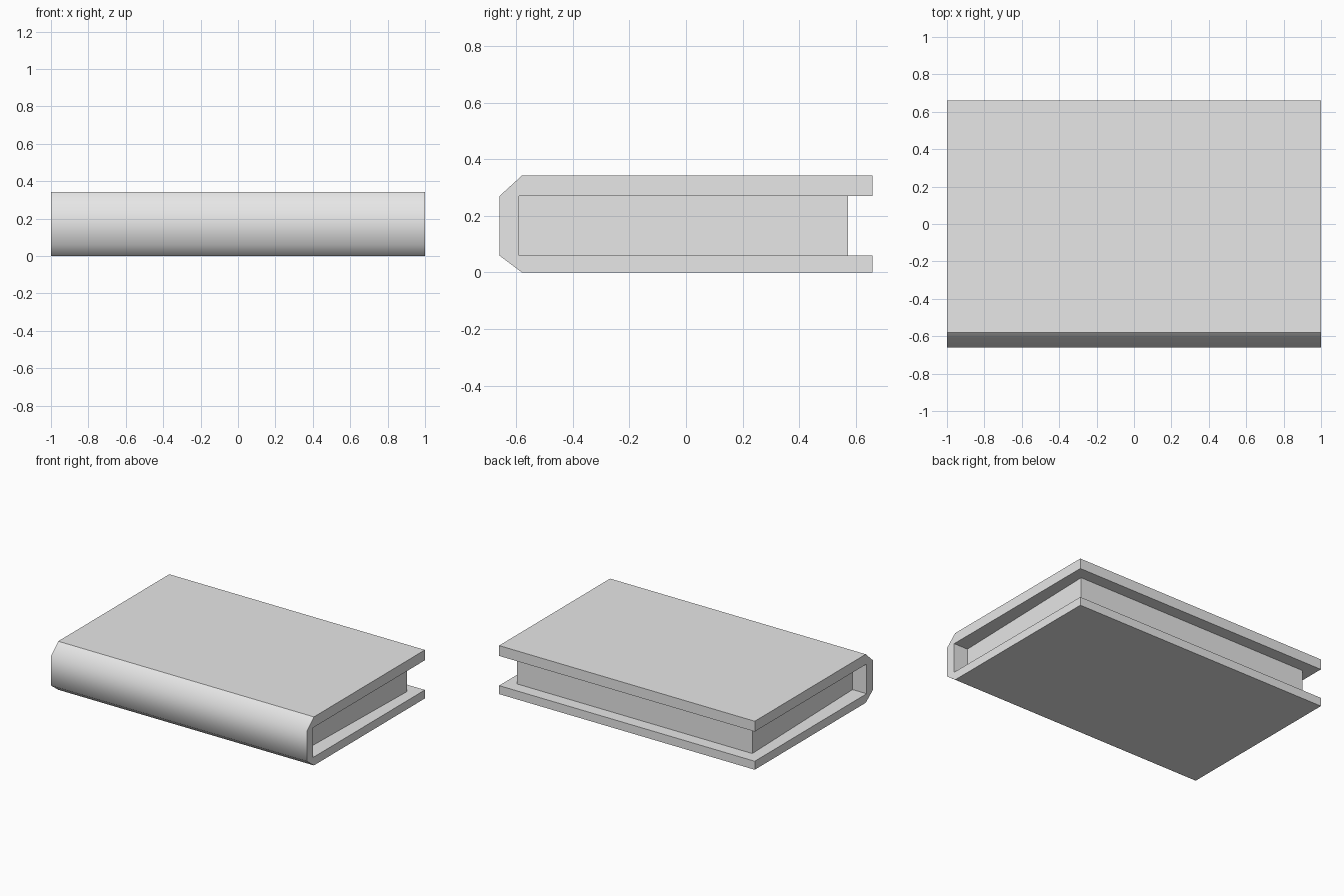
import bpy, bmesh

cube = bpy.data.objects.get("Cube")
if cube:
    bpy.data.objects.remove(cube, do_unlink=True)

GREY = (0.8, 0.8, 0.8, 1)
mat = bpy.data.materials.new("light_grey")
mat.use_nodes = True
mat.diffuse_color = GREY
mat.node_tree.nodes["Principled BSDF"].inputs["Base Color"].default_value = GREY


def finish(name, bm):
    bmesh.ops.recalc_face_normals(bm, faces=bm.faces)
    mesh = bpy.data.meshes.new(name)
    bm.to_mesh(mesh)
    bm.free()
    mesh.materials.append(mat)
    obj = bpy.data.objects.new(name, mesh)
    bpy.context.collection.objects.link(obj)
    return obj


# Cover: one wrap-around profile (y, z) extruded along the book's length
FRONT, BACK, SPINE_IN, BEND = -0.66, 0.66, -0.59, -0.58
LOW, HIGH, TOP = 0.06, 0.27, 0.343
profile = [(BACK, 0), (BEND, 0), (FRONT, LOW), (FRONT, HIGH), (BEND, TOP),
           (BACK, TOP), (BACK, HIGH), (SPINE_IN, HIGH), (SPINE_IN, LOW), (BACK, LOW)]
bm = bmesh.new()
end = bm.faces.new([bm.verts.new((-1, y, z)) for y, z in profile])
ext = bmesh.ops.extrude_face_region(bm, geom=[end], use_keep_orig=True)
moved = [g for g in ext["geom"] if isinstance(g, bmesh.types.BMVert)]
bmesh.ops.translate(bm, verts=moved, vec=(2, 0, 0))

# Rounded spine: the three outer front faces shade smoothly, their border stays sharp
for face in bm.faces:
    face.smooth = len(face.verts) == 4 and all(v.co.y < BEND + 0.001 for v in face.verts) \
        and any(v.co.y < FRONT + 0.001 for v in face.verts)
for edge in bm.edges:
    edge.smooth = all(f.smooth for f in edge.link_faces)
finish("cover", bm)

# Page block: set back from the cover edges, slightly narrower at the spine
bm = bmesh.new()
bmesh.ops.create_cube(bm, size=1)
for v in bm.verts:
    fore = v.co.y > 0
    half = 0.92 if fore else 0.89
    v.co = (half if v.co.x > 0 else -half,
            0.573 if fore else SPINE_IN,
            HIGH if v.co.z > 0 else LOW)
finish("page_block", bm)
